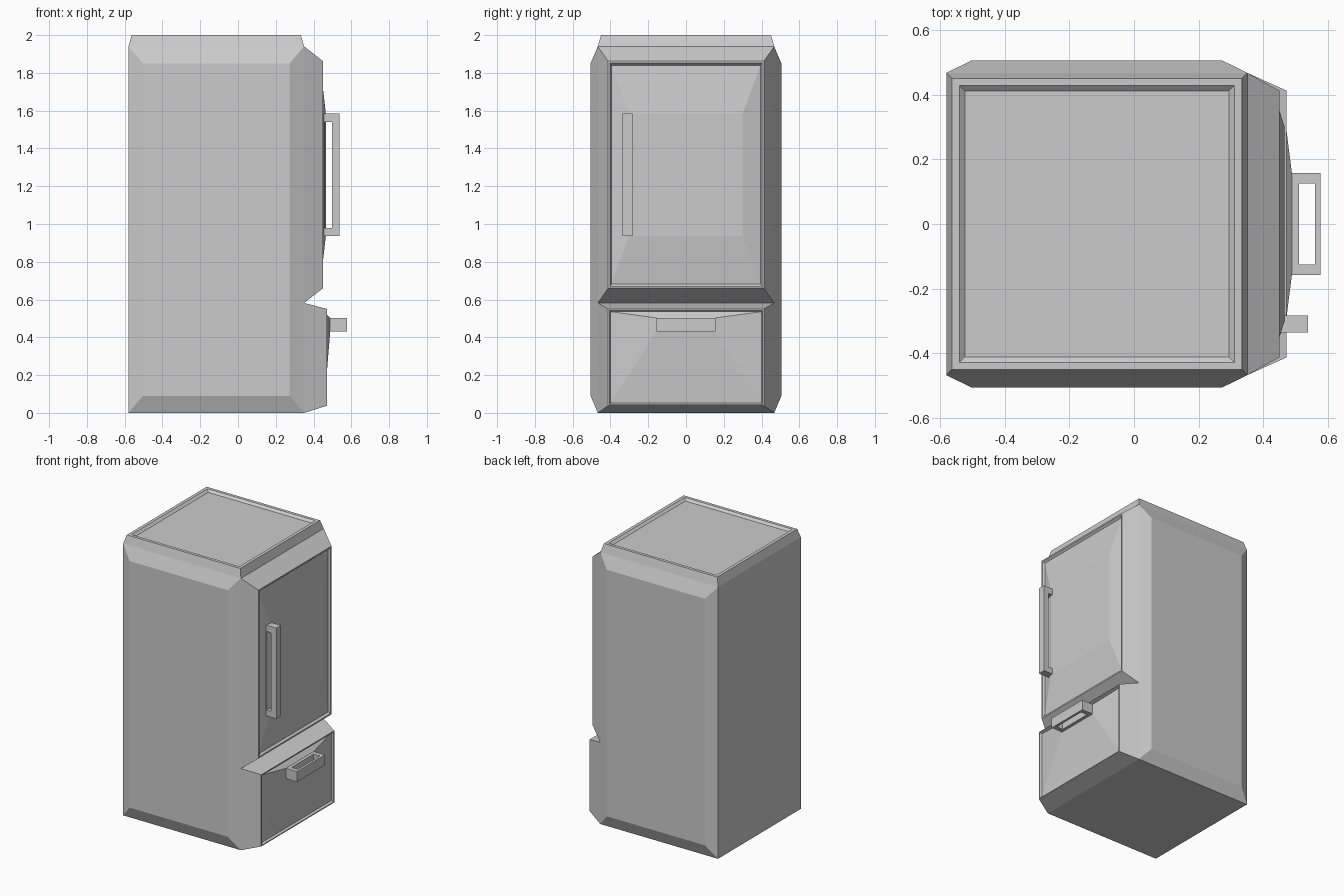
import bpy, bmesh

if "Cube" in bpy.data.objects:
    bpy.data.objects.remove(bpy.data.objects["Cube"])


def loft(bm, axis, rings, sign=1, closed=False):
    """Skin rectangles (pos, u0, u1, v0, v1) along an axis; cap the end or close the loop."""
    u, v = (axis + 1) % 3, (axis + 2) % 3
    loops = []
    for pos, u0, u1, v0, v1 in rings:
        corners = [(u0, v0), (u1, v0), (u1, v1), (u0, v1)]
        loop = []
        for a, b in corners[::sign]:
            co = [0, 0, 0]
            co[axis], co[u], co[v] = pos, a, b
            loop.append(bm.verts.new(co))
        loops.append(loop)
    pairs = list(zip(loops, loops[1:]))
    if closed:
        pairs.append((loops[-1], loops[0]))
    else:
        bm.faces.new(loops[-1])
    for p, q in pairs:
        for i in range(4):
            j = (i + 1) % 4
            bm.faces.new((p[i], p[j], q[j], q[i]))


def finish(bm, name):
    bmesh.ops.remove_doubles(bm, verts=bm.verts, dist=0.0005)
    mesh = bpy.data.meshes.new(name)
    bm.to_mesh(mesh)
    bm.free()
    obj = bpy.data.objects.new(name, mesh)
    bpy.context.collection.objects.link(obj)
    return obj


BACK, FRONT, W, H = -0.58, 0.35, 0.467, 1.94

# Cabinet: flat back and base, raised side panels, lid with shallow recess
bm = bmesh.new()
loft(bm, 0, [(BACK, -W, W, 0, H)], sign=-1)
loft(bm, 2, [(0, BACK, FRONT, -W, W)], sign=-1)
for s in (-1, 1):
    loft(bm, 1, [(s * W, 0, H, BACK, FRONT),
                 (s * 0.505, 0.09, 1.85, -0.503, 0.273)], sign=s)
loft(bm, 2, [(H, BACK, FRONT, -W, W),
             (2.0, -0.563, 0.333, -0.45, 0.45),
             (2.0, -0.54, 0.31, -0.428, 0.428),
             (1.985, -0.523, 0.293, -0.411, 0.411)])
finish(bm, "cabinet")

# Upper door: tapered edge, thin rim, inner panel bulging outward
bm = bmesh.new()
loft(bm, 0, [(FRONT, -W, W, 0.582, H),
             (0.45, -0.412, 0.412, 0.66, 1.862),
             (0.45, -0.402, 0.402, 0.67, 1.852),
             (0.436, -0.395, 0.395, 0.682, 1.84),
             (0.465, -0.3, 0.3, 0.937, 1.585)])
finish(bm, "upper_door")

# Freezer drawer, bulging towards its handle
bm = bmesh.new()
loft(bm, 0, [(FRONT, -W, W, 0, 0.582),
             (0.472, -0.412, 0.412, 0.038, 0.55),
             (0.472, -0.405, 0.405, 0.045, 0.543),
             (0.457, -0.4, 0.4, 0.052, 0.536),
             (0.488, -0.157, 0.157, 0.43, 0.503)])
finish(bm, "freezer_drawer")


# Handles: rectangular loops with a finger gap
def handle(name, axis, lo, hi, outer, inner):
    bm = bmesh.new()
    loft(bm, axis, [(lo, *outer), (hi, *outer), (hi, *inner), (lo, *inner)], closed=True)
    finish(bm, name)


handle("door_handle", 1, -0.335, -0.283,
       (0.937, 1.585, 0.448, 0.537), (0.98, 1.54, 0.459, 0.497))
handle("drawer_handle", 2, 0.43, 0.503,
       (0.482, 0.577, -0.157, 0.157), (0.51, 0.56, -0.125, 0.125))
